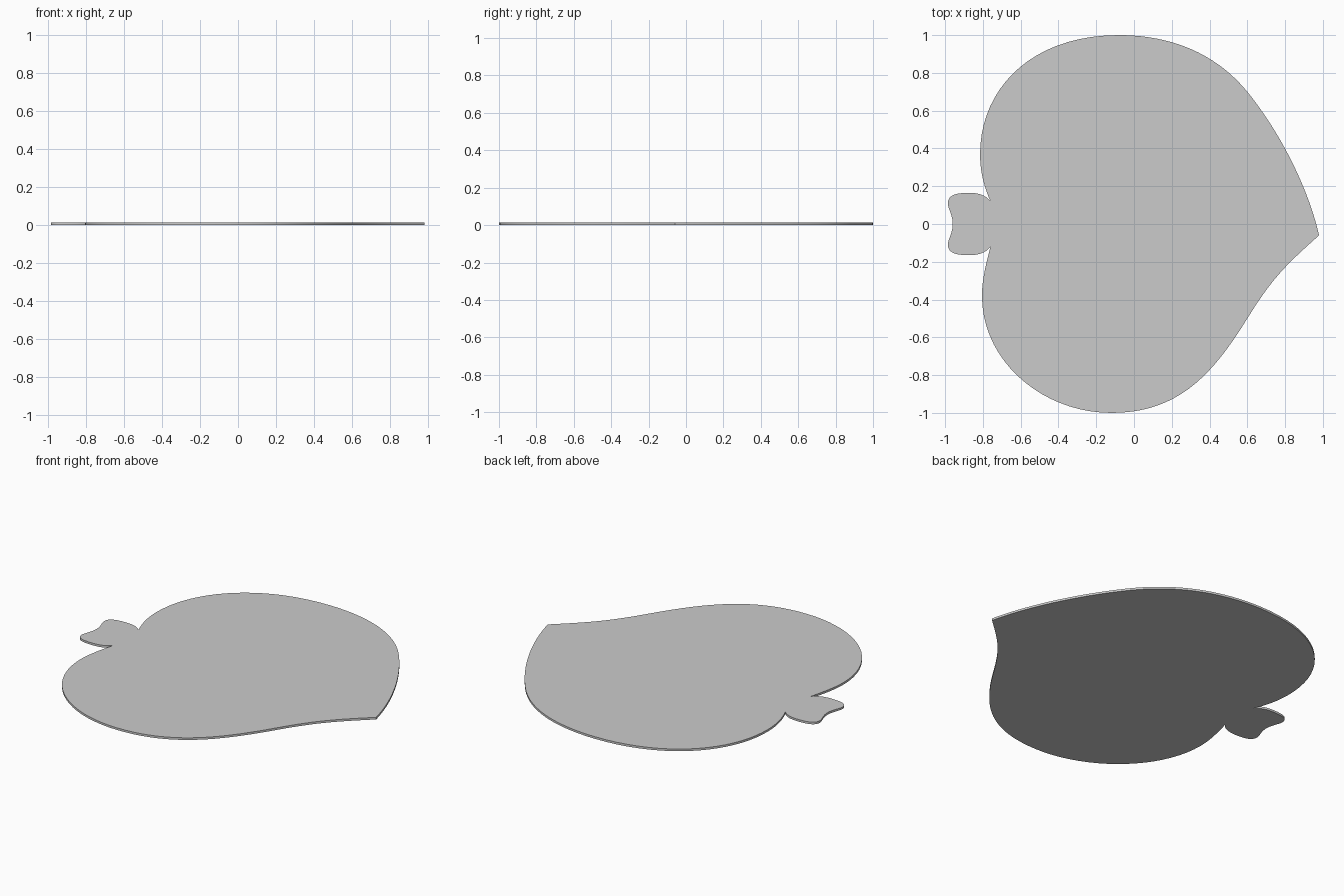
import bpy, bmesh
from mathutils import Vector
from mathutils.geometry import interpolate_bezier

if "Cube" in bpy.data.objects:
    bpy.data.objects.remove(bpy.data.objects["Cube"])

THICKNESS = 0.013

# Upper blade edge: tip, over the top, to the notch (handle, handle, end point)
upper = [((.92, .20), (.77, .49), (.60, .70)),
         ((.42, .92), (.17, 1.0), (-.08, 1.0)),
         ((-.55, 1.0), (-.815, .71), (-.815, .37)),
         ((-.815, .28), (-.795, .20), (-.76, .12))]

# Upper half of the stem, notch to end centre
stem = [((-.785, .155), (-.83, .165), (-.87, .165)),
        ((-.94, .165), (-.985, .155), (-.985, .11)),
        ((-.985, .08), (-.96, .05), (-.96, 0))]

# Lower blade edge: notch, around the bottom, back to the tip
lower = [((-.78, -.20), (-.805, -.29), (-.805, -.38)),
         ((-.805, -.73), (-.48, -1.0), (-.12, -1.0)),
         ((.24, -1.0), (.42, -.79), (.60, -.50)),
         ((.73, -.29), (.80, -.22), (.98, -.06))]


def mirrored(segments, start):
    """Reverse a chain of Bezier segments and reflect it in y."""
    flat = [start] + [p for s in segments for p in s]
    flat = [(x, -y) for x, y in reversed(flat)][1:]
    return [flat[i:i + 3] for i in range(0, len(flat), 3)]


# Sample the closed outline
outline = []
current = (.98, -.06)
for h0, h1, end in upper + stem + mirrored(stem, (-.76, .12)) + lower:
    pts = [Vector((*p, 0)) for p in (current, h0, h1, end)]
    outline += interpolate_bezier(*pts, 20)[:-1]
    current = end

# Extrude the outline into a thin plate
bm = bmesh.new()
face = bm.faces.new([bm.verts.new(p) for p in outline])
result = bmesh.ops.extrude_face_region(bm, geom=[face], use_keep_orig=True)
top = [g for g in result["geom"] if isinstance(g, bmesh.types.BMVert)]
bmesh.ops.translate(bm, verts=top, vec=(0, 0, THICKNESS))
bmesh.ops.recalc_face_normals(bm, faces=bm.faces)
bmesh.ops.triangulate(bm, faces=[f for f in bm.faces if len(f.verts) > 4])

mesh = bpy.data.meshes.new("leaf_plate")
bm.to_mesh(mesh)
bm.free()
leaf = bpy.data.objects.new("leaf_plate", mesh)
bpy.context.collection.objects.link(leaf)

# Smooth rim, crisp top and bottom edges
bpy.context.view_layer.objects.active = leaf
leaf.select_set(True)
bpy.ops.object.shade_smooth_by_angle()
